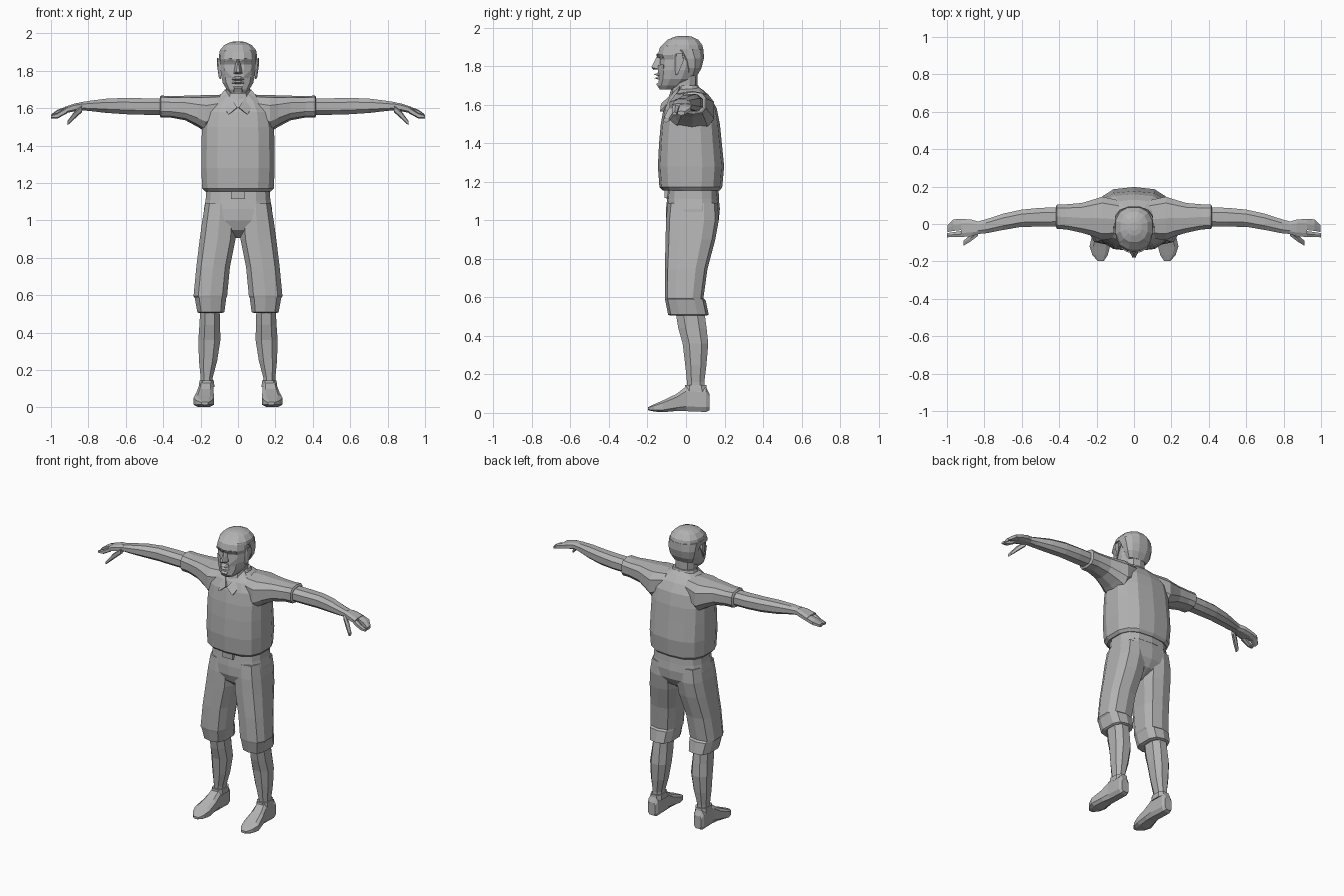
import bpy, bmesh, math
from mathutils import Vector

grey = bpy.data.materials.new("plain grey")
grey.diffuse_color = (0.45, 0.45, 0.45, 1)


def finish(name, bm, mirror=False):
    bmesh.ops.recalc_face_normals(bm, faces=bm.faces)
    mesh = bpy.data.meshes.new(name)
    bm.to_mesh(mesh)
    bm.free()
    mesh.materials.append(grey)
    obj = bpy.data.objects.new(name, mesh)
    bpy.context.collection.objects.link(obj)
    if mirror:
        obj.modifiers.new("mirror", "MIRROR").use_mirror_merge = False
    return obj


def loft(name, axis, rings, n=12, p=2.5, mirror=False):
    """Skin rounded sections (position, u0, u1, v0, v1) placed along an axis."""
    bm = bmesh.new()
    loops = []
    for t, u0, u1, v0, v1 in rings:
        loop = []
        for i in range(n):
            a = 2 * math.pi * (i + 0.5) / n
            c, s = math.cos(a), math.sin(a)
            u = (u0 + u1) / 2 + (u1 - u0) / 2 * math.copysign(abs(c) ** (2 / p), c)
            v = (v0 + v1) / 2 + (v1 - v0) / 2 * math.copysign(abs(s) ** (2 / p), s)
            co = {"x": (t, u, v), "y": (u, t, v), "z": (u, v, t)}[axis]
            loop.append(bm.verts.new(co))
        loops.append(loop)
    for a, b in zip(loops, loops[1:]):
        for i in range(n):
            j = (i + 1) % n
            bm.faces.new((a[i], a[j], b[j], b[i]))
    bm.faces.new(loops[0])
    bm.faces.new(loops[-1])
    return finish(name, bm, mirror)


def column(name, rings, **kw):
    """Symmetric upright loft from (z, half width, front y, back y)."""
    return loft(name, "z", [(z, -w, w, f, b) for z, w, f, b in rings], **kw)


def hull(name, points, mirror=False):
    bm = bmesh.new()
    bmesh.ops.convex_hull(bm, input=[bm.verts.new(p) for p in points])
    return finish(name, bm, mirror)


# Shirt body and waist
column("shirt", [
    (1.155, .180, -.120, .175), (1.172, .195, -.138, .188), (1.28, .200, -.146, .198),
    (1.40, .199, -.140, .186), (1.50, .196, -.131, .176), (1.58, .185, -.117, .160),
    (1.635, .150, -.095, .130), (1.672, .100, -.065, .095), (1.69, .060, -.03, .07)],
    n=14, p=2.8)
column("belt", [(1.11, .176, -.101, .172), (1.17, .172, -.095, .168)], n=14, p=2.8)
loft("buckle", "y", [(-.112, -.04, .04, 1.115, 1.155), (-.09, -.04, .04, 1.115, 1.155)], n=4, p=20)

# Short sleeves with a turned cuff
loft("sleeves", "x", [
    (.08, -.08, .13, 1.52, 1.672), (.17, -.09, .15, 1.47, 1.672),
    (.215, -.07, .135, 1.50, 1.668), (.28, -.05, .115, 1.535, 1.667),
    (.36, -.032, .108, 1.55, 1.664), (.412, -.028, .106, 1.55, 1.668),
    (.418, -.015, .095, 1.56, 1.658)], n=10, p=2.8, mirror=True)

# Bare arms, palms, fingers and thumbs
loft("arms", "x", [
    (.38, -.018, .092, 1.562, 1.655), (.50, -.018, .09, 1.562, 1.656),
    (.60, -.018, .08, 1.565, 1.658), (.70, -.035, .058, 1.572, 1.654),
    (.79, -.052, .028, 1.583, 1.642), (.84, -.056, .014, 1.588, 1.634)],
    n=8, p=2.4, mirror=True)
loft("palms", "x", [
    (.83, -.055, .014, 1.588, 1.634), (.87, -.068, .026, 1.583, 1.627),
    (.925, -.072, .030, 1.572, 1.609)], n=8, p=3, mirror=True)
loft("fingers", "x", [
    (.92, -.035, .030, 1.575, 1.608), (.965, -.040, .028, 1.562, 1.592),
    (.998, -.045, -.005, 1.545, 1.568)], n=6, p=3, mirror=True)
loft("index_fingers", "x", [
    (.915, -.072, -.035, 1.572, 1.606), (.965, -.072, -.042, 1.545, 1.575),
    (1.0, -.072, -.048, 1.546, 1.562)], n=6, p=3, mirror=True)
loft("thumbs", "x", [
    (.835, -.066, -.03, 1.578, 1.616), (.875, -.096, -.058, 1.542, 1.582),
    (.912, -.118, -.088, 1.508, 1.532)], n=6, p=3, mirror=True)

# Knee length trousers with a cuff below each knee
column("trouser_seat", [
    (.905, .03, -.03, .07), (.95, .13, -.085, .14), (1.0, .188, -.104, .170),
    (1.06, .186, -.104, .176), (1.13, .172, -.096, .168)], n=14, p=2.8)
loft("trouser_legs", "z", [
    (.505, .085, .212, -.08, .105), (.51, .070, .220, -.093, .118),
    (.585, .060, .234, -.108, .102), (.595, .055, .241, -.110, .090),
    (.75, .040, .226, -.110, .112), (.90, .010, .208, -.106, .152),
    (1.0, .004, .194, -.104, .170), (1.09, .01, .178, -.095, .165)],
    n=10, p=2.9, mirror=True)

# Lower legs and shoes
loft("lower_legs", "z", [
    (.11, .132, .202, .005, .10), (.16, .133, .202, .002, .098),
    (.25, .108, .212, -.008, .110), (.36, .090, .216, -.022, .120),
    (.44, .092, .210, -.045, .112), (.53, .095, .205, -.06, .10)],
    n=8, p=2.4, mirror=True)
loft("shoes", "y", [
    (.122, .145, .200, .012, .10), (.105, .133, .210, .002, .135),
    (.0, .130, .212, .006, .140), (-.05, .128, .224, .008, .100),
    (-.12, .126, .240, .002, .066), (-.165, .138, .225, .006, .046),
    (-.198, .160, .195, .014, .030)], n=8, p=3.6, mirror=True)
loft("shoe_tops", "z", [
    (.11, .124, .212, -.012, .112), (.145, .126, .208, -.008, .108)], n=8, p=3, mirror=True)

# Neck and collar
column("neck", [(1.60, .075, -.10, .06), (1.68, .066, -.078, .058), (1.78, .068, -.07, .06)], n=10)
column("collar_back", [(1.64, .095, -.06, .09), (1.70, .074, -.045, .066)], n=12)
flap = hull("collar_flaps", [
    (.070, -.030, 1.70), (.098, -.045, 1.665), (.052, -.135, 1.565), (.004, -.130, 1.605),
    (.060, -.030, 1.66), (.085, -.040, 1.63), (.050, -.105, 1.565), (.004, -.100, 1.60)], True)

# Head with the hair as a slightly larger cap
column("head", [
    (1.68, .040, -.138, -.05), (1.70, .062, -.147, .00), (1.735, .084, -.143, .04),
    (1.78, .094, -.142, .062), (1.815, .096, -.138, .075), (1.835, .096, -.136, .08),
    (1.86, .100, -.150, .08), (1.90, .094, -.138, .07), (1.935, .065, -.10, .05)], n=12, p=2.4)
column("hair", [
    (1.885, .104, -.128, .094), (1.91, .100, -.124, .088), (1.938, .075, -.098, .066),
    (1.953, .042, -.062, .034), (1.958, .018, -.035, .01)], n=12, p=2.3)
column("hair_back", [
    (1.75, .070, -.01, .058), (1.79, .092, -.02, .082), (1.84, .103, -.045, .095),
    (1.89, .104, -.085, .094)], n=12, p=2.3)

# Face details
hull("nose", [
    (0, -.150, 1.855), (.012, -.130, 1.85), (-.012, -.130, 1.85), (.009, -.180, 1.795),
    (-.009, -.180, 1.795), (.024, -.142, 1.785), (-.024, -.142, 1.785), (0, -.168, 1.782)])
hull("brows", [
    (.008, -.154, 1.862), (.008, -.150, 1.846), (.072, -.128, 1.862), (.075, -.120, 1.846),
    (.040, -.150, 1.866), (.010, -.12, 1.86), (.07, -.09, 1.855)], True)
hull("cheeks", [
    (.028, -.144, 1.805), (.074, -.118, 1.812), (.030, -.147, 1.765),
    (.070, -.112, 1.755), (.04, -.10, 1.78)], True)
for name, z, y in (("upper_lip", 1.757, -.168), ("lower_lip", 1.738, -.163)):
    hull(name, [(s * x, yy, z + dz) for s in (-1, 1) for x, yy, dz in
                ((.012, y, 0), (.034, -.138, -.004), (.018, -.140, .012), (.018, -.138, -.009))])
hull("chin", [(s * x, y, z) for s in (-1, 1) for x, y, z in
              ((.018, -.155, 1.708), (.022, -.142, 1.686), (.03, -.135, 1.722), (.03, -.10, 1.70))])
hull("ears", [
    (.092, -.060, 1.86), (.092, -.055, 1.755), (.108, -.050, 1.865), (.112, -.020, 1.87),
    (.112, -.012, 1.83), (.102, -.042, 1.76), (.092, -.015, 1.85)], True)
